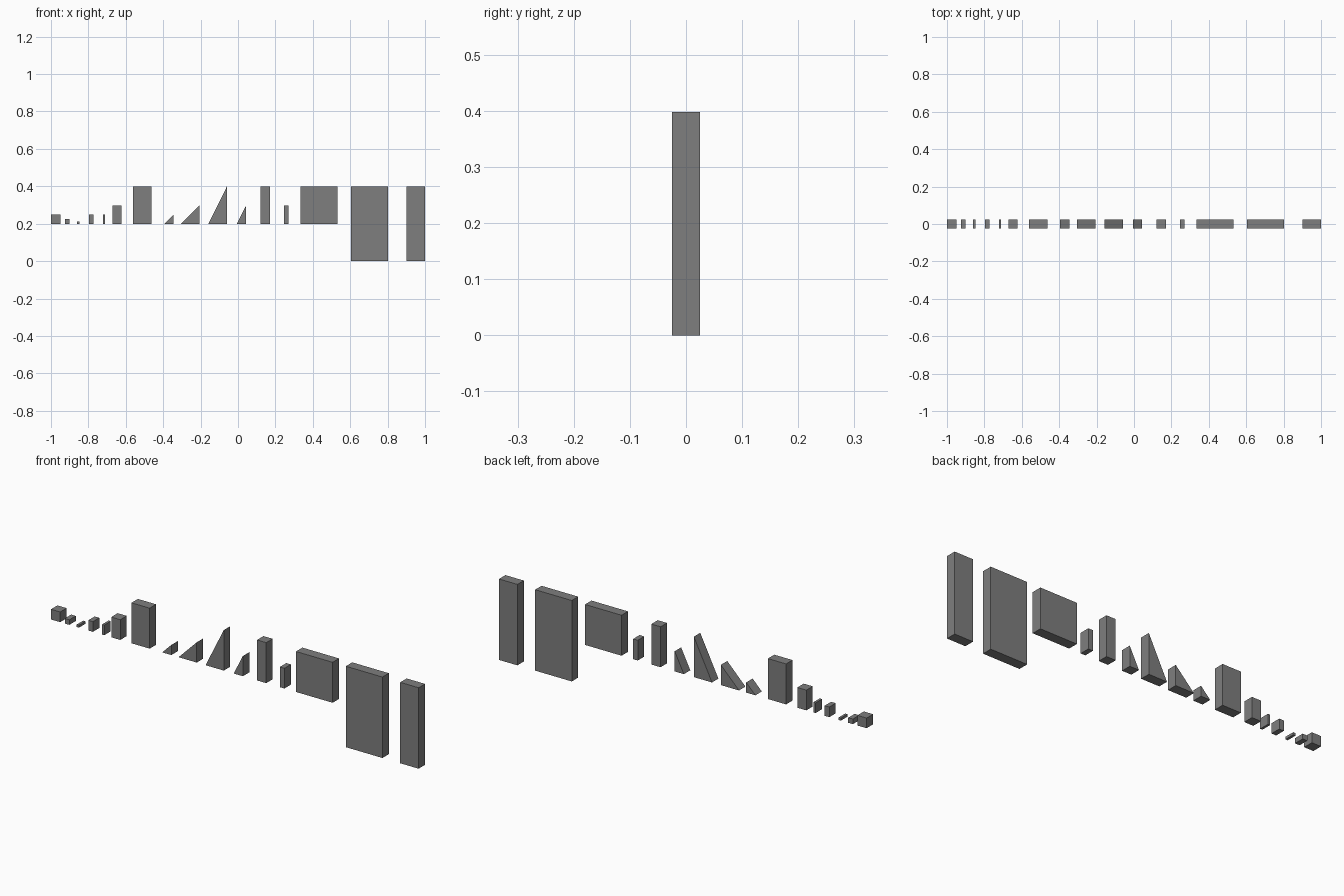
import bpy, bmesh

if "Cube" in bpy.data.objects:
    bpy.data.objects.remove(bpy.data.objects["Cube"])

H = 0.0249   # half depth shared by all pieces
BASE = 0.199 # underside of the short pieces

grey = bpy.data.materials.new("mid_grey")
grey.diffuse_color = (0.21, 0.21, 0.21, 1)
grey.use_nodes = True
grey.node_tree.nodes["Principled BSDF"].inputs["Base Color"].default_value = grey.diffuse_color


def prism(name, outline):
    """Extrude an x/z outline along y."""
    bm = bmesh.new()
    face = bm.faces.new([bm.verts.new((x, -H, z)) for x, z in outline])
    out = bmesh.ops.extrude_face_region(bm, geom=[face])
    moved = [v for v in out["geom"] if isinstance(v, bmesh.types.BMVert)]
    bmesh.ops.translate(bm, verts=moved, vec=(0, 2 * H, 0))
    bmesh.ops.recalc_face_normals(bm, faces=bm.faces)
    mesh = bpy.data.meshes.new(name)
    bm.to_mesh(mesh)
    bm.free()
    mesh.materials.append(grey)
    bpy.context.collection.objects.link(bpy.data.objects.new(name, mesh))


def block(name, x0, x1, top, z0=BASE):
    prism(name, [(x0, z0), (x1, z0), (x1, top), (x0, top)])


def wedge(name, x0, x1, top):
    prism(name, [(x0, BASE), (x1, BASE), (x1, top)])


# Blocks resting on the middle line: left edge, right edge, top
for i, (x0, x1, top) in enumerate([
        (-1.0, -0.95, 0.249), (-0.925, -0.9, 0.224), (-0.86, -0.848, 0.2115),
        (-0.797, -0.772, 0.249), (-0.722, -0.71, 0.249), (-0.672, -0.623, 0.2985),
        (-0.562, -0.463, 0.398), (0.121, 0.171, 0.398), (0.245, 0.27, 0.2985),
        (0.333, 0.532, 0.398)]):
    block(f"block_{i + 1}", x0, x1, top)

# Ramps with the upright side on the right
for i, (x0, x1, top) in enumerate([
        (-0.395, -0.345, 0.249), (-0.306, -0.207, 0.2985),
        (-0.159, -0.06, 0.398), (-0.006, 0.044, 0.2985)]):
    wedge(f"ramp_{i + 1}", x0, x1, top)

# Full-height panels
block("wide_panel", 0.604, 0.803, 0.398, 0)
block("narrow_panel", 0.9, 1.0, 0.398, 0)
